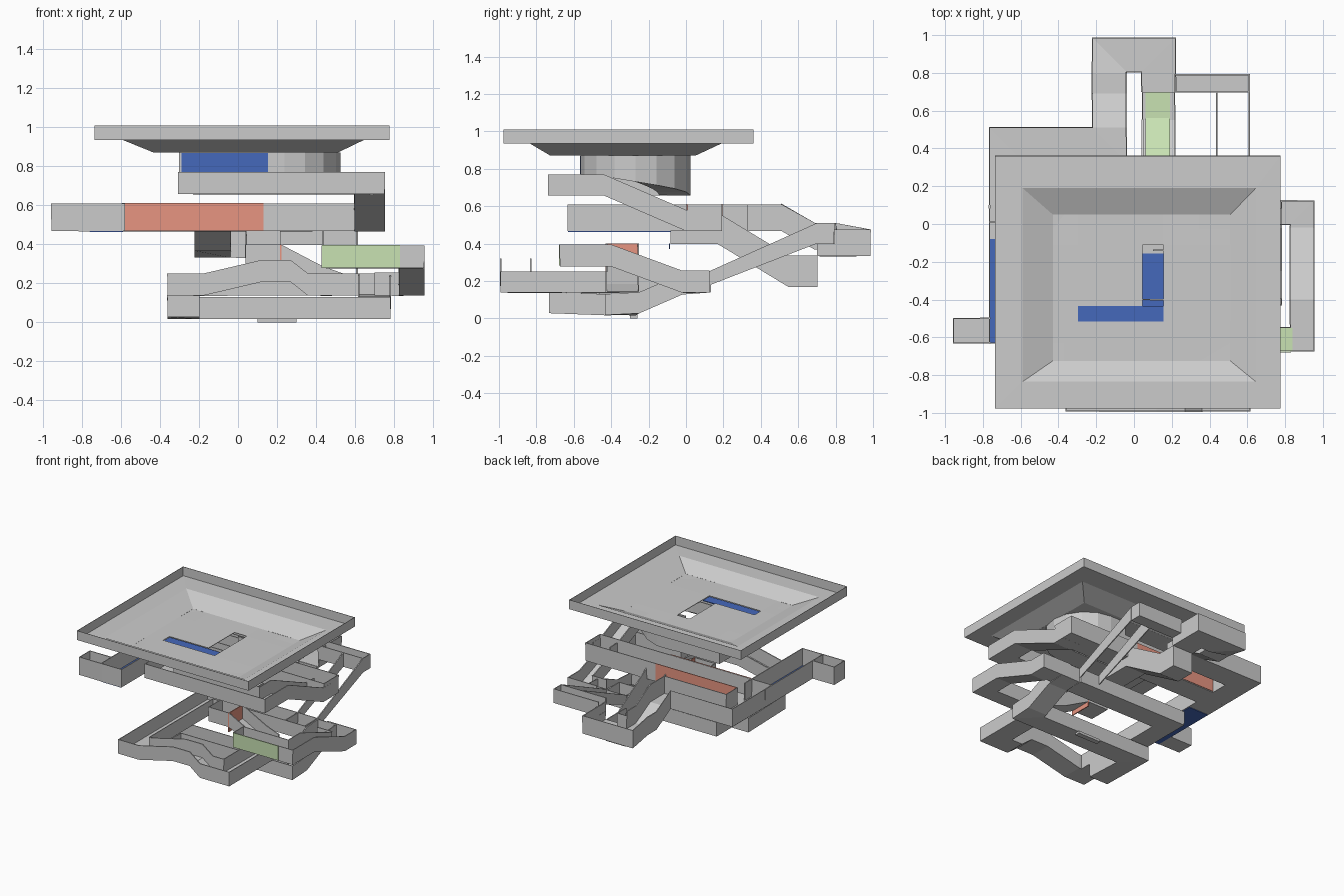
import bpy, bmesh, math
from mathutils import Vector

if "Cube" in bpy.data.objects:
    bpy.data.objects.remove(bpy.data.objects["Cube"])

MATS = {}
for n, c in dict(red=(.8, .3, .22, 1), green=(.58, .76, .45, 1), blue=(.06, .14, .5, 1)).items():
    MATS[n] = bpy.data.materials.new(n)
    MATS[n].diffuse_color = c


def finish(name, bm, mat=None, thick=0):
    me = bpy.data.meshes.new(name)
    bmesh.ops.recalc_face_normals(bm, faces=bm.faces)
    bm.to_mesh(me)
    bm.free()
    ob = bpy.data.objects.new(name, me)
    bpy.context.collection.objects.link(ob)
    if mat:
        me.materials.append(MATS[mat])
    if thick:
        m = ob.modifiers.new("wall", 'SOLIDIFY')
        m.thickness = thick
        m.offset = 0
    return ob


# open-topped trough swept along a centre line (floor heights in z), mitred corners;
# top, if given, is a fixed height for the wall tops
def channel(name, pts, w, h, cap_start=False, cap_end=False, top=None):
    P = [Vector(p) for p in pts]
    dirs = [(b - a).to_2d().normalized() for a, b in zip(P, P[1:])]
    bm = bmesh.new()
    rows = []
    for i, p in enumerate(P):
        a, b = dirs[max(i - 1, 0)], dirs[min(i, len(dirs) - 1)]
        n = Vector((-a.y - b.y, a.x + b.x)).normalized()
        k = w / 2 / max(.4, n.dot(Vector((-a.y, a.x))))
        dh = top - p.z if top else h
        rows.append([bm.verts.new((p.x + s * n.x * k, p.y + s * n.y * k, p.z + dz))
                     for s, dz in ((1, dh), (1, 0), (-1, 0), (-1, dh))])
    for r, q in zip(rows, rows[1:]):
        for j in range(3):
            bm.faces.new((r[j], r[j + 1], q[j + 1], q[j]))
    if cap_start:
        bm.faces.new(rows[0])
    if cap_end:
        bm.faces.new(rows[-1])
    return finish(name, bm, thick=.008)


def plate(name, x0, x1, y0, y1, z0, z1, mat=None):
    bm = bmesh.new()
    bmesh.ops.create_cube(bm, size=1)
    for v in bm.verts:
        v.co = ((x0 + x1) / 2 + v.co.x * (x1 - x0), (y0 + y1) / 2 + v.co.y * (y1 - y0),
                (z0 + z1) / 2 + v.co.z * (z1 - z0))
    return finish(name, bm, mat)


# funnel tray: rim, ledge, slope, floor with an L-shaped opening
bm = bmesh.new()
rings = [(-.735, .775, -.975, .36, 1.01), (-.735, .775, -.975, .36, .937),
         (-.59, .645, -.835, .19, .937), (-.43, .51, -.725, .05, .872)]
rv = [[bm.verts.new((x, y, z)) for x, y in ((a, c), (b, c), (b, d), (a, d))]
      for a, b, c, d, z in rings]
for r, q in zip(rv, rv[1:]):
    for i in range(4):
        bm.faces.new((r[i], r[(i + 1) % 4], q[(i + 1) % 4], q[i]))
xs, ys = [-.43, -.3, .045, .155, .51], [-.725, -.515, -.435, -.11, .05]
grid = [[bm.verts.new((x, y, .872)) for x in xs] for y in ys]
for j in range(4):
    for i in range(4):
        if (i, j) not in ((1, 1), (2, 1), (2, 2)):
            bm.faces.new((grid[j][i], grid[j][i + 1], grid[j + 1][i + 1], grid[j + 1][i]))
bmesh.ops.remove_doubles(bm, verts=bm.verts, dist=.001)
finish("funnel_tray", bm, thick=.004)

# curved channel under the tray, walls reaching up to the tray floor
arc = [(.23 + .21 * math.cos(t), -.27 + .21 * math.sin(t), .77 - .11 * max(0, i - 2) / 6)
       for i in range(9) for t in [math.pi * (i / 8 - .5)]]
channel("curved_channel", [(-.3, -.48, .77)] + arc + [(.1, -.06, .66)], .16, .1, True, top=.87)
# upper run down to the middle level
channel("upper_channel", [(.23, -.06, .66), (-.23, -.06, .66), (-.23, -.66, .66),
                          (.675, -.66, .66), (.675, -.44, .66), (.675, 0, .47),
                          (.675, .1, .47)], .15, .11)
# middle run to the left, round the back and across to the side ramp
channel("middle_channel", [(.75, .1, .47), (-.675, .1, .47), (-.675, .42, .47),
                           (-.13, .42, .47), (-.13, .51, .47), (-.13, .69, .37),
                           (-.13, .8, .37), (-.13, .895, .335), (.13, .895, .335),
                           (.13, .7, .335)], .18, .14, True)
channel("left_run_channel", [(-.675, .1, .47), (-.675, -.63, .47)], .18, .14, False, True)
channel("left_outlet_channel", [(-.76, -.565, .47), (-.955, -.565, .47)], .13, .14, False, True)
channel("back_side_channel", [(.215, .745, .4), (.61, .745, .4)], .09, .11, False, True)
# side ramp: two slanted walls
for x in (.437, .61):
    bm = bmesh.new()
    bm.faces.new([bm.verts.new((x, y, z)) for y, z in
                  ((.7, .4), (.7, .51), (.12, .25), (-.03, .25), (-.03, .14), (.03, .14))])
    finish("side_ramp_wall", bm, thick=.008)
# central drop running backwards under the middle run
channel("central_landing", [(.13, -.08, .4), (.13, .17, .4)], .17, .07, True)
channel("central_drop", [(.13, .17, .4), (.13, .55, .17), (.13, .7, .17)], .17, .165, False, True)
# lower loop round the front
channel("front_loop_channel", [(.61, .05, .14), (-.28, .05, .14),
                               (-.28, -.91, .14), (-.18, -.91, .14), (.12, -.91, .21),
                               (.27, -.91, .21), (.36, -.91, .14), (.535, -.91, .14),
                               (.535, -.43, .14)], .16, .11, True, True)
# right-hand run down to the bottom channel
channel("right_channel", [(.43, -.61, .28), (.89, -.61, .28), (.89, -.4, .28), (.89, -.02, .14),
                          (.89, .06, .14), (.70, .06, .14)], .125, .115, True)
channel("bottom_channel", [(.7, .12, .14), (.7, -.02, .13), (.7, -.25, .03), (.7, -.35, .02),
                           (-.28, -.35, .02), (-.28, -.73, .03)], .16, .11, True, True)
channel("centre_channel", [(.04, -.34, .29), (.22, -.34, .29), (.43, -.34, .18),
                           (.54, -.34, .14)], .17, .11, True)
# little foot the model rests on
plate("foot", .1, .3, -.3, -.26, .0, .02)

# coloured panels
plate("red_wall", -.58, .13, .003, .009, .472, .612, 'red')
plate("red_back_wall", -.58, .13, .191, .196, .472, .612, 'red')
plate("red_centre_wall", .215, .222, -.43, -.25, .25, .4, 'red')
plate("green_wall", .43, .83, -.68, -.675, .282, .396, 'green')
plate("green_floor", .44, .84, -.67, -.55, .284, .29, 'green')
plate("blue_landing_edge", .05, .21, -.09, -.085, .37, .4, 'blue')
plate("blue_curved_wall", -.29, .155, -.566, -.561, .772, .868, 'blue')
plate("blue_leg_floor", -.3, .155, -.515, -.435, .862, .868, 'blue')
plate("blue_arm_floor", .045, .155, -.44, -.155, .776, .782, 'blue')
plate("drop_edge", .045, .155, -.155, -.105, .776, .782)
plate("blue_left_floor", -.762, -.59, -.63, -.08, .463, .476, 'blue')
# green drop floor follows the slope
bm = bmesh.new()
bm.faces.new([bm.verts.new(p) for p in ((.06, .56, .178), (.19, .56, .178),
                                        (.19, .18, .406), (.06, .18, .406))])
finish("green_drop_floor", bm, 'green', .004)
plate("green_drop_end", .06, .19, .55, .695, .176, .18, 'green')

for m in bpy.data.materials:
    if m.users and not m.is_grease_pencil:
        m.use_nodes = True
        m.node_tree.nodes["Principled BSDF"].inputs["Base Color"].default_value = m.diffuse_color
